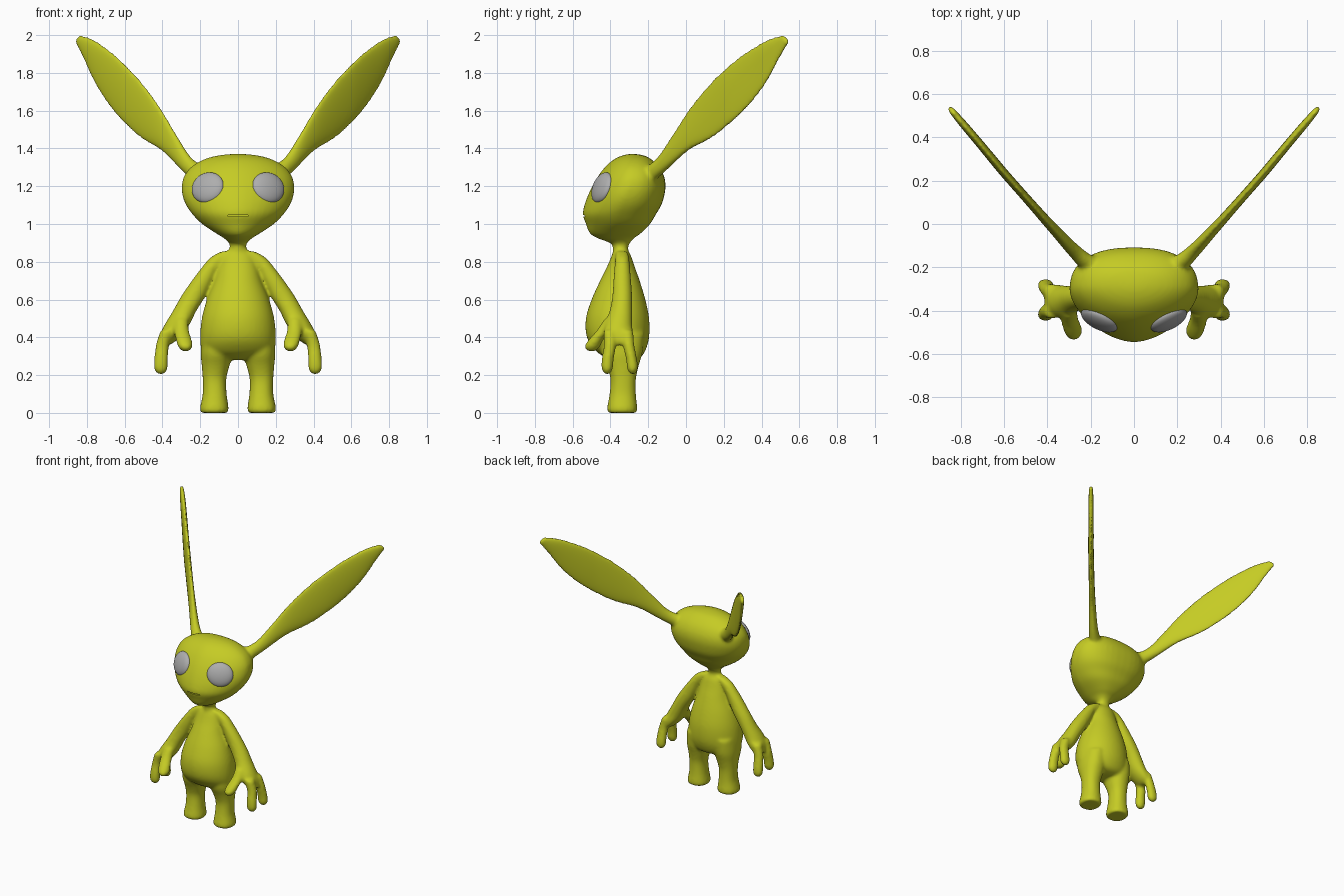
import bpy, bmesh, math
from mathutils import Vector, Matrix

if "Cube" in bpy.data.objects:
    bpy.data.objects.remove(bpy.data.objects["Cube"])


def material(name, rgb):
    m = bpy.data.materials.new(name)
    m.diffuse_color = (*rgb, 1)
    m.use_nodes = True
    m.node_tree.nodes["Principled BSDF"].inputs["Base Color"].default_value = m.diffuse_color
    return m


skin = material("yellow green skin", (0.56, 0.60, 0.018))
grey = material("grey eye", (0.42, 0.42, 0.42))


def smooth_rows(rows, sub=4):
    """Catmull-Rom interpolation between the given stations."""
    out = []
    for i in range(len(rows) - 1):
        p = [rows[max(0, min(len(rows) - 1, i + k))] for k in (-1, 0, 1, 2)]
        for s in range(sub):
            t = s / sub
            out.append([0.5 * (2 * b + (c - a) * t + (2 * a - 5 * b + 4 * c - d) * t * t
                               + (3 * b - a - 3 * c + d) * t ** 3) for a, b, c, d in zip(*p)])
    return out + [list(rows[-1])]


def skin_rings(bm, rings):
    vs = [[bm.verts.new(p) for p in r] for r in rings]
    n = len(vs[0])
    for a, b in zip(vs, vs[1:]):
        for i in range(n):
            bm.faces.new((a[i], a[(i + 1) % n], b[(i + 1) % n], b[i]))
    bm.faces.new(vs[0])
    bm.faces.new(vs[-1])


def loft(bm, rows, side=1, ef=2.0, eb=2.0, n=40):
    """Stack of level rings: z, x min, x max, y front, y back."""
    rings = []
    for z, x0, x1, yf, yb in smooth_rows(rows):
        cx, cy, rx, ry = (x0 + x1) / 2, (yf + yb) / 2, (x1 - x0) / 2, (yb - yf) / 2
        ring = []
        for i in range(n):
            c, s = math.cos(2 * math.pi * i / n), math.sin(2 * math.pi * i / n)
            e = 2 / (ef if s < 0 else eb)
            ring.append((side * (cx + rx * math.copysign(abs(c) ** e, c)),
                         cy + ry * math.copysign(abs(s) ** e, s), z))
        rings.append(ring)
    skin_rings(bm, rings)


def centred(rows):
    return [(z, -w, w, f, b) for z, w, f, b in rows]


head = centred([(.86, .04, -.39, -.31), (.895, .045, -.395, -.30), (.925, .075, -.47, -.275),
                (.95, .115, -.51, -.24), (1.0, .19, -.53, -.19), (1.05, .24, -.547, -.16),
                (1.1, .275, -.538, -.13), (1.15, .294, -.52, -.115), (1.2, .298, -.497, -.108),
                (1.25, .287, -.468, -.115), (1.3, .25, -.43, -.14), (1.34, .185, -.385, -.18),
                (1.362, .11, -.34, -.22), (1.371, .03, -.30, -.27)])
torso = centred([(.91, .04, -.39, -.31), (.86, .05, -.385, -.305), (.83, .085, -.395, -.29),
                 (.77, .105, -.42, -.27), (.70, .125, -.455, -.245), (.60, .165, -.50, -.215),
                 (.50, .192, -.53, -.195), (.40, .2, -.525, -.195), (.33, .19, -.48, -.215),
                 (.295, .14, -.43, -.24), (.28, .08, -.40, -.28)])
leg = [(.42, .03, .19, -.46, -.22), (.32, .03, .198, -.45, -.23), (.25, .045, .192, -.42, -.25),
       (.18, .062, .187, -.40, -.265), (.1, .06, .187, -.405, -.265), (.03, .05, .201, -.417, -.258),
       (.01, .05, .201, -.417, -.258), (0, .055, .196, -.412, -.263)]
arm = [(.855, .03, .09, -.37, -.31), (.82, .05, .15, -.375, -.30), (.76, .10, .20, -.38, -.295),
       (.70, .13, .245, -.385, -.29), (.62, .17, .30, -.39, -.285), (.54, .22, .345, -.405, -.285),
       (.47, .255, .387, -.43, -.285), (.42, .29, .41, -.43, -.28), (.38, .33, .415, -.41, -.285),
       (.36, .36, .41, -.39, -.30)]
finger = [(.44, .34, .41, -.44, -.37), (.36, .365, .435, -.435, -.37), (.28, .37, .444, -.447, -.383),
          (.23, .373, .444, -.447, -.388), (.205, .39, .425, -.43, -.405)]
outer_finger = [(.44, .34, .41, -.35, -.28), (.36, .365, .435, -.335, -.273), (.28, .37, .444, -.317, -.258),
                (.23, .373, .444, -.312, -.254), (.205, .39, .425, -.295, -.27)]
thumb = [(.50, .26, .34, -.43, -.34), (.44, .26, .34, -.47, -.39), (.39, .245, .33, -.513, -.435),
         (.35, .24, .317, -.539, -.455), (.325, .26, .295, -.52, -.48)]
# ear stations: inner edge x, z, outer edge x, z, half thickness
ear = [(.17, 1.30, .22, 1.22, .045), (.25, 1.35, .29, 1.28, .033), (.32, 1.46, .40, 1.385, .025),
       (.40, 1.60, .51, 1.45, .021), (.476, 1.71, .62, 1.55, .02), (.56, 1.81, .70, 1.65, .02),
       (.66, 1.905, .767, 1.76, .019), (.76, 1.975, .82, 1.88, .018), (.835, 2.003, .863, 1.965, .014)]


def ear_y(x):
    pts = [(.1, -.26), (.24, -.16), (.30, -.1), (.41, .02), (.60, .235), (.72, .38), (.9, .592)]
    for (a, ya), (b, yb) in zip(pts, pts[1:]):
        if x <= b:
            return ya + (yb - ya) * (x - a) / (b - a)


def add_ear(bm, side, n=32):
    rings = []
    for xi, zi, xo, zo, t in smooth_rows(ear):
        ring = []
        for i in range(n):
            a = 2 * math.pi * i / n
            k = 0.5 + 0.5 * math.cos(a)
            x, z, d = xi + (xo - xi) * k, zi + (zo - zi) * k, t * math.sin(a)
            ring.append((side * (x - .75 * d), ear_y(x) + .66 * d, z))
        rings.append(ring)
    skin_rings(bm, rings)


# body: overlapping lofts fused into one soft skin
bm = bmesh.new()
loft(bm, head, ef=1.75, eb=2.4)
loft(bm, torso)
for side in (1, -1):
    for part in (arm, finger, outer_finger, thumb):
        loft(bm, part, side)
    loft(bm, leg, side, 2.2, 2.2)
    add_ear(bm, side)
bmesh.ops.recalc_face_normals(bm, faces=bm.faces)
me = bpy.data.meshes.new("body")
bm.to_mesh(me)
bm.free()
me.materials.append(skin)
body = bpy.data.objects.new("body", me)
bpy.context.collection.objects.link(body)
rm = body.modifiers.new("fuse", 'REMESH')
rm.mode, rm.voxel_size, rm.use_smooth_shade = 'VOXEL', 0.009, True
sm = body.modifiers.new("soften", 'SMOOTH')
sm.factor, sm.iterations = 0.5, 14

# mouth slit
bpy.ops.mesh.primitive_cube_add(size=1, location=(0, -.55, 1.043))
slit = bpy.context.object
slit.name = "mouth_cutter"
slit.scale = (.105, .06, .007)
slit.hide_render = True
slit.display_type = 'WIRE'
cut = body.modifiers.new("mouth", 'BOOLEAN')
cut.operation, cut.object, cut.solver = 'DIFFERENCE', slit, 'EXACT'

# eyes: flattened domes facing out and slightly up
for side, name in ((1, "left_eye"), (-1, "right_eye")):
    bpy.ops.mesh.primitive_uv_sphere_add(segments=40, ring_count=24, radius=1)
    eye = bpy.context.object
    eye.name = name
    normal = Vector((side * .42, -.85, .33)).normalized()
    across = Vector((0, 0, 1)).cross(normal).normalized()
    up = normal.cross(across)
    rot = Matrix((across, up, normal)).transposed().to_4x4()
    eye.matrix_world = (Matrix.Translation((side * .16, -.444, 1.192)) @ rot
                        @ Matrix.Diagonal((.092, .085, .036, 1)))
    eye.data.materials.append(grey)
    bpy.ops.object.shade_smooth()
